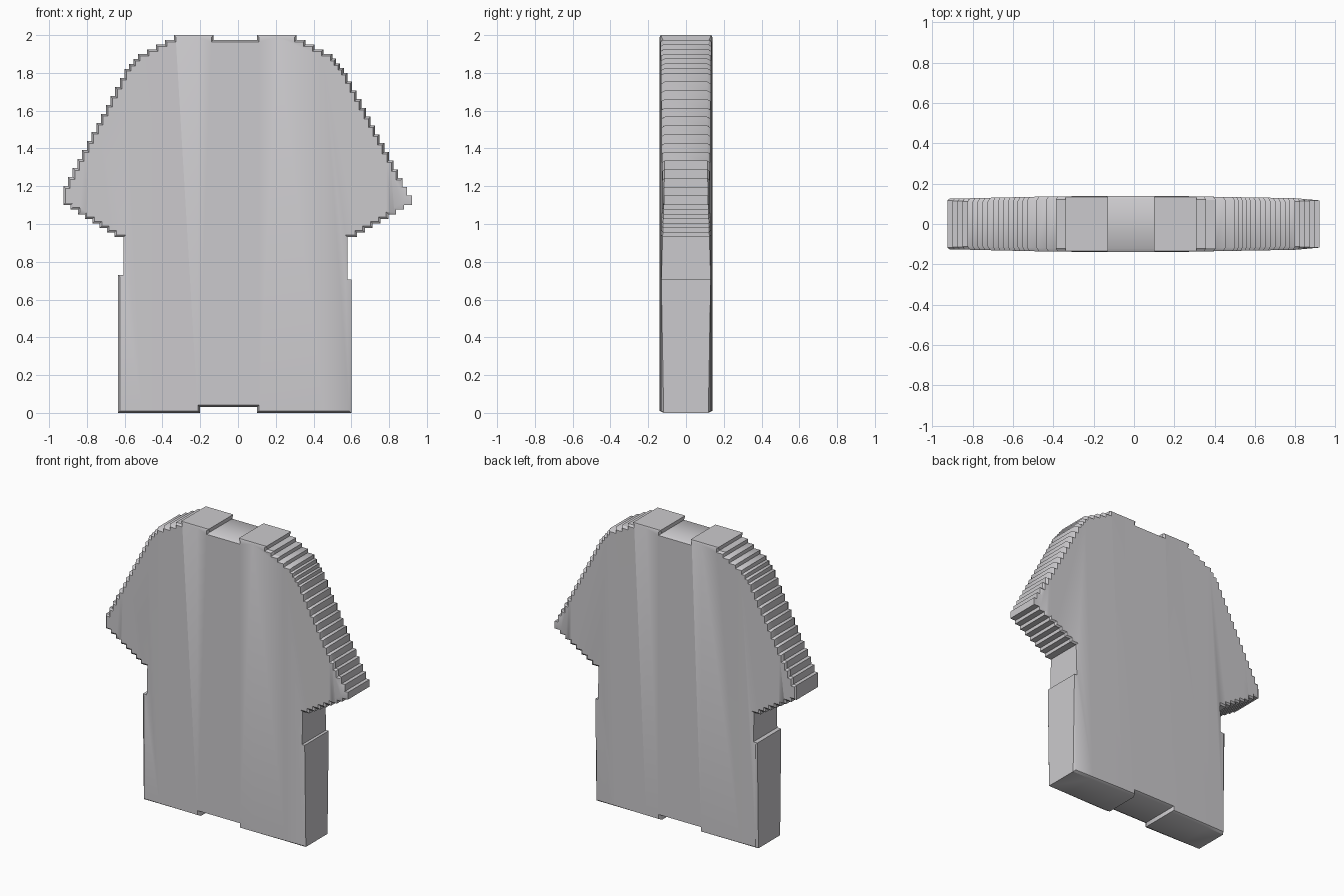
import bpy
import bmesh
from mathutils import Vector

if "Cube" in bpy.data.objects:
    bpy.data.objects.remove(bpy.data.objects["Cube"])


def stairs(start, end, steps, vertical_first):
    """Stepped line from start (left out) to end (included)."""
    (x0, z0), (x1, z1) = start, end
    pts, px, pz = [], x0, z0
    for i in range(1, steps + 1):
        x, z = x0 + (x1 - x0) * i / steps, z0 + (z1 - z0) * i / steps
        pts += [(px, z) if vertical_first else (x, pz), (x, z)]
        px, pz = x, z
    return pts


def lerp_table(t, table):
    """Piecewise linear lookup."""
    if t <= table[0][0]:
        return table[0][1]
    for (a, va), (b, vb) in zip(table, table[1:]):
        if t <= b:
            return va + (vb - va) * (t - a) / (b - a)
    return table[-1][1]


# Shirt outline, clockwise from the neck notch
outline = [(-0.13, 2.0), (-0.13, 1.975), (0.10, 1.975), (0.10, 2.0), (0.31, 2.0)]
# right shoulder and sleeve
outline += stairs((0.31, 2.0), (0.50, 1.90), 4, True)
outline += stairs((0.50, 1.90), (0.58, 1.80), 4, True)
outline += stairs((0.58, 1.80), (0.92, 1.15), 14, True)
outline += [(0.92, 1.10)]
outline += stairs((0.92, 1.10), (0.63, 0.93), 7, False)
# right side, hem notch, left side
outline += [(0.58, 0.93), (0.58, 0.705), (0.60, 0.705), (0.60, 0.0),
            (0.10, 0.0), (0.10, 0.03), (-0.20, 0.03), (-0.20, 0.0),
            (-0.635, 0.0), (-0.635, 0.73), (-0.605, 0.73), (-0.605, 0.93), (-0.655, 0.93)]
# left sleeve and shoulder
outline += stairs((-0.655, 0.93), (-0.925, 1.10), 7, True)
outline += [(-0.925, 1.20)]
outline += stairs((-0.925, 1.20), (-0.60, 1.82), 13, False)
outline += stairs((-0.60, 1.82), (-0.53, 1.90), 3, False)
outline += stairs((-0.53, 1.90), (-0.34, 2.0), 4, False)

# Half thickness of the cloth face (by x) and of its rim (by z)
FACE = [(-0.925, 0.125), (-0.5, 0.135), (-0.2, 0.139), (0.2, 0.139),
        (0.45, 0.134), (0.8, 0.128), (0.92, 0.117)]
RIM = [(0.0, 0.118), (0.7, 0.131), (1.1, 0.118), (1.4, 0.111),
       (1.85, 0.112), (1.98, 0.122), (2.0, 0.134)]

bm = bmesh.new()
verts = [bm.verts.new((x, 0, z)) for x, z in outline]
sheet = bm.faces.new(verts)
bm.normal_update()
bmesh.ops.inset_region(bm, faces=[sheet], thickness=0.011, use_boundary=True,
                       use_even_offset=True)
# Columns that let the faces curve gently
for x in (-0.803, -0.507, -0.213, 0.207, 0.453, 0.807):
    bmesh.ops.bisect_plane(bm, geom=bm.verts[:] + bm.edges[:] + bm.faces[:],
                           plane_co=Vector((x, 0, 0)), plane_no=Vector((1, 0, 0)))


def half_thickness(v, on_rim):
    face = lerp_table(v.co.x, FACE)
    return min(face, lerp_table(v.co.z, RIM)) if on_rim else face


# Front layer, back layer and the side wall between them
depth = {v: half_thickness(v, v.is_boundary) for v in bm.verts}
front = list(depth)
back = {v: bm.verts.new((v.co.x, depth[v], v.co.z)) for v in front}
faces = bm.faces[:]
rim_edges = [e for e in bm.edges if e.is_boundary]
for f in faces:
    bm.faces.new([back[v] for v in reversed(f.verts)])
for e in rim_edges:
    a, b = e.verts
    bm.faces.new((a, b, back[b], back[a]))
for v in front:
    v.co.y = -depth[v]
bmesh.ops.recalc_face_normals(bm, faces=bm.faces[:])

mesh = bpy.data.meshes.new("shirt")
bm.to_mesh(mesh)
bm.free()
shirt = bpy.data.objects.new("shirt", mesh)
bpy.context.collection.objects.link(shirt)

grey = bpy.data.materials.new("light grey cloth")
grey.diffuse_color = (0.6, 0.59, 0.61, 1)
grey.use_nodes = True
grey.node_tree.nodes["Principled BSDF"].inputs["Base Color"].default_value = grey.diffuse_color
mesh.materials.append(grey)

bpy.context.view_layer.objects.active = shirt
shirt.select_set(True)
bpy.ops.object.shade_smooth_by_angle(angle=0.6)
